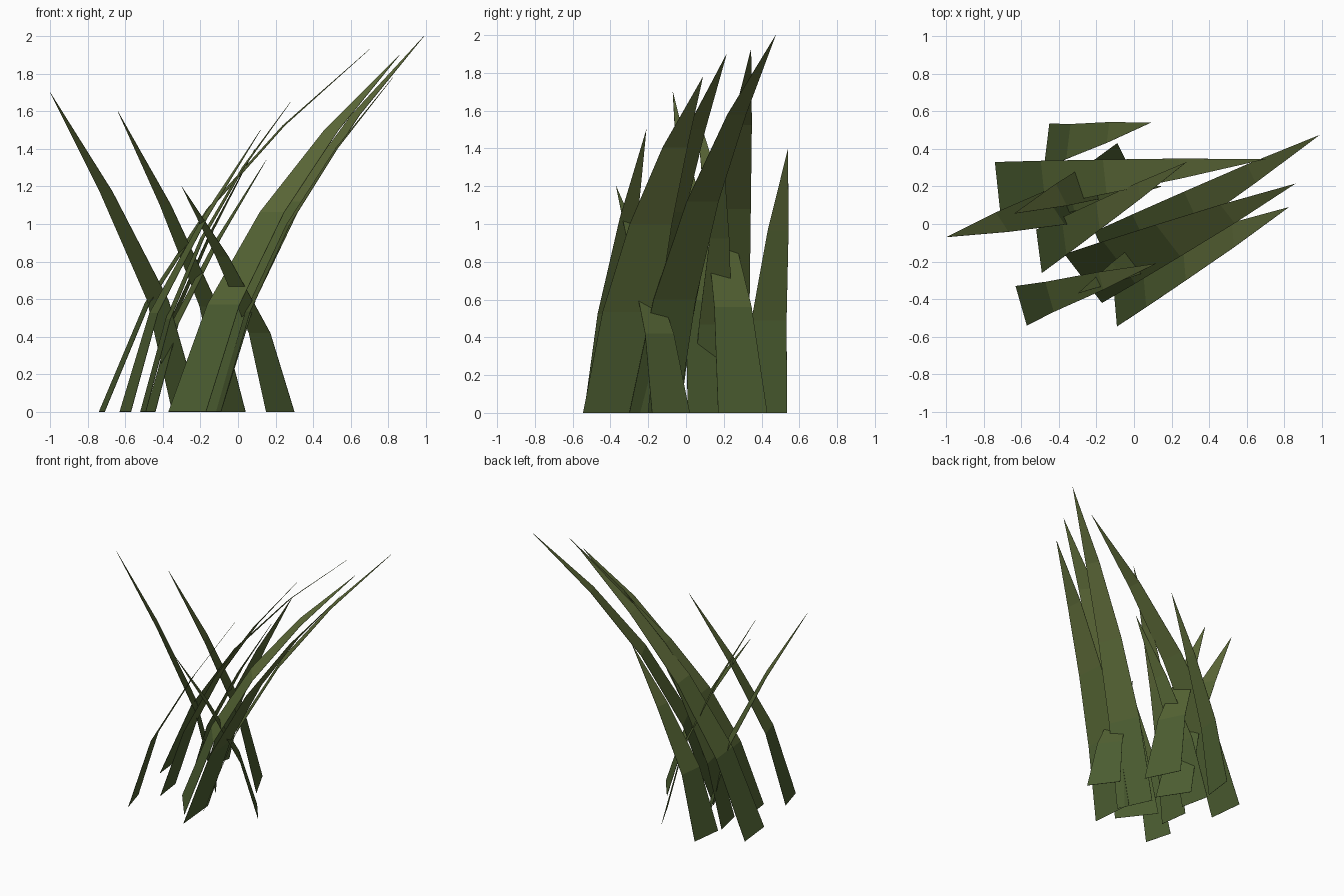
import bpy, bmesh
from mathutils import Vector

if "Cube" in bpy.data.objects:
    bpy.data.objects.remove(bpy.data.objects["Cube"])

# Olive shades, darker near the roots
shades = []
for name, col in (("root_green", (0.075, 0.115, 0.032, 1)),
                  ("mid_green", (0.095, 0.135, 0.036, 1)),
                  ("tip_green", (0.115, 0.15, 0.042, 1))):
    m = bpy.data.materials.new(name)
    m.diffuse_color = col
    m.use_nodes = True
    m.node_tree.nodes["Principled BSDF"].inputs["Base Color"].default_value = m.diffuse_color
    shades.append(m)

# Bend profiles: (height fraction, lean fraction, width fraction)
LONG = [(0, 0, 1), (0.30, 0.17, 0.86), (0.56, 0.40, 0.65), (0.79, 0.68, 0.38)]
SHORT = [(0, 0, 1), (0.35, 0.21, 0.76), (0.69, 0.59, 0.45)]


def blade(name, a, b, tip, profile):
    """Flat tapering leaf from root edge a-b on the ground to a pointed tip."""
    a, b = Vector((*a, 0)), Vector((*b, 0))
    tip = Vector(tip)
    mid, half = (a + b) / 2, (b - a) / 2
    bm = bmesh.new()
    rows = []
    for h, lean, w in profile:
        c = mid.lerp(tip, lean)
        c.z = h * tip.z
        rows.append((bm.verts.new(c - half * w), bm.verts.new(c + half * w)))
    end = bm.verts.new(tip)
    for (l0, r0), (l1, r1) in zip(rows, rows[1:]):
        bm.faces.new((l0, r0, r1, l1))
    bm.faces.new((*rows[-1], end))
    for f in bm.faces:
        f.normal_update()
        if f.normal.z < 0:
            f.normal_flip()
        z = f.calc_center_median().z
        f.material_index = 0 if z < 0.5 else 1 if z < 1.1 else 2
    me = bpy.data.meshes.new(name)
    bm.to_mesh(me)
    bm.free()
    for m in shades:
        me.materials.append(m)
    ob = bpy.data.objects.new(name, me)
    bpy.context.collection.objects.link(ob)
    # Paper-thin leaf with a proper top and underside
    mod = ob.modifiers.new("leaf_thickness", 'SOLIDIFY')
    mod.thickness = 0.002
    mod.offset = 0


# Blades leaning right
blade("tall_blade_1", (-0.21, -0.04), (-0.09, -0.30), (0.99, 0.475, 2.0), LONG)
blade("tall_blade_2", (-0.74, 0.33), (-0.71, 0.05), (0.70, 0.345, 1.93), LONG)
blade("tall_blade_3", (-0.37, -0.16), (-0.17, -0.42), (0.86, 0.215, 1.9), LONG)
blade("tall_blade_4", (-0.12, -0.20), (-0.09, -0.545), (0.825, 0.09, 1.78), LONG)
blade("tall_blade_5", (-0.52, -0.03), (-0.49, -0.26), (0.28, 0.33, 1.65), LONG)
blade("short_blade_1", (-0.63, -0.33), (-0.57, -0.54), (0.12, -0.21, 1.5), SHORT)
blade("short_blade_2", (-0.45, 0.535), (-0.48, 0.29), (0.09, 0.54, 1.4), SHORT)
blade("short_blade_3", (-0.49, 0.26), (-0.44, 0.03), (0.15, 0.20, 1.34), SHORT)

# Blades leaning left
blade("left_blade_1", (-0.35, 0.24), (-0.20, 0.01), (-1.0, -0.07, 1.7), SHORT)
blade("left_blade_2", (-0.09, 0.43), (0.04, 0.17), (-0.64, 0.055, 1.6), SHORT)
blade("left_blade_3", (0.15, 0.02), (0.30, -0.18), (-0.30, -0.37, 1.2), SHORT)
